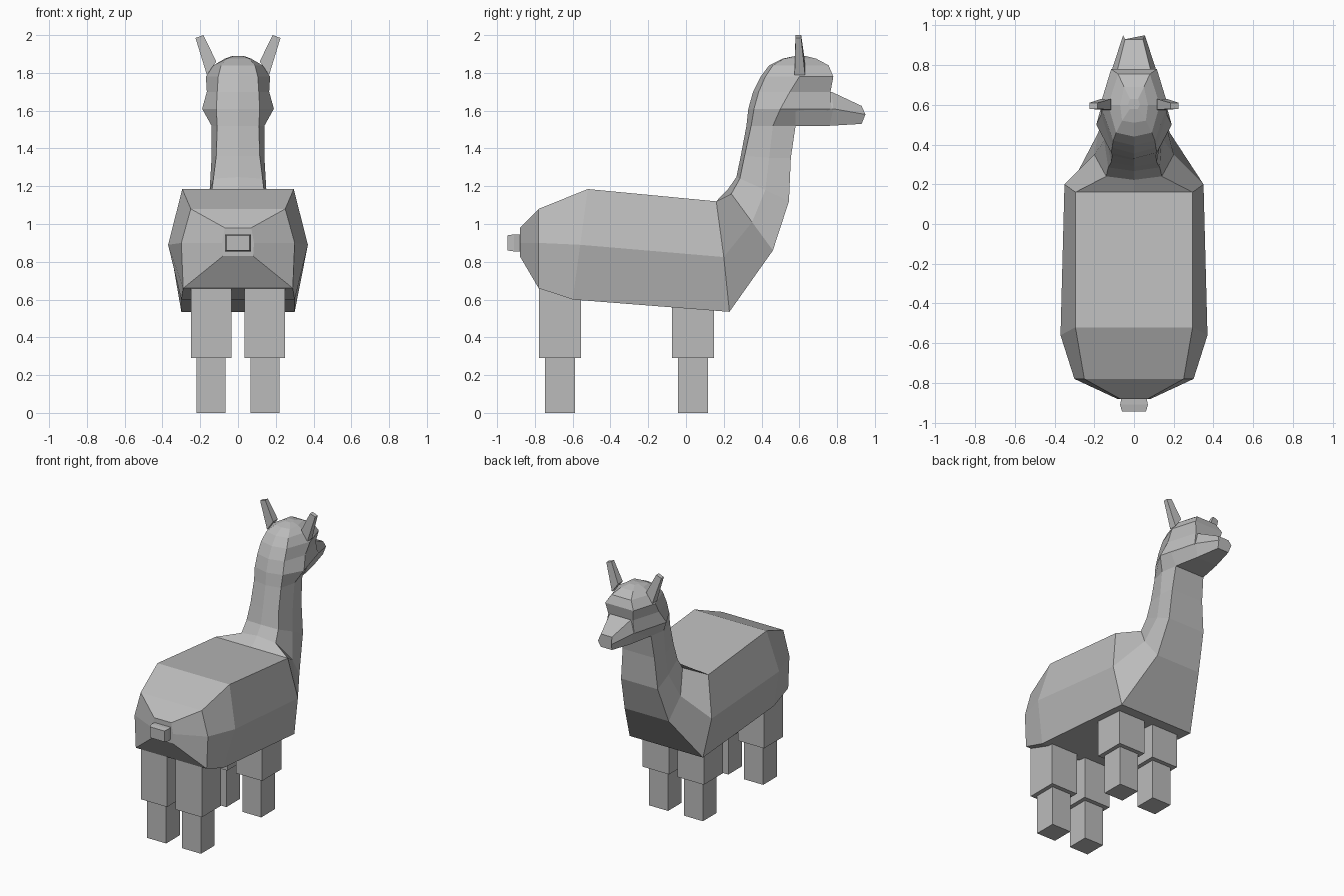
import bpy
import bmesh
from mathutils import Vector

default_cube = bpy.data.objects.get("Cube")
if default_cube:
    bpy.data.objects.remove(default_cube, do_unlink=True)

# One plain wool colour for the whole animal
wool = bpy.data.materials.new("wool_grey")
wool.use_nodes = True
wool.diffuse_color = (0.5, 0.5, 0.5, 1)
wool.node_tree.nodes["Principled BSDF"].inputs["Base Color"].default_value = wool.diffuse_color


def loft(name, rings):
    """Skin a list of equally long point rings and cap both ends."""
    bm = bmesh.new()
    loops = [[bm.verts.new(point) for point in ring] for ring in rings]
    count = len(loops[0])
    for lower, upper in zip(loops, loops[1:]):
        for i in range(count):
            j = (i + 1) % count
            bm.faces.new((lower[i], lower[j], upper[j], upper[i]))
    bm.faces.new(loops[0])
    bm.faces.new(loops[-1])
    bmesh.ops.recalc_face_normals(bm, faces=bm.faces)
    mesh = bpy.data.meshes.new(name)
    bm.to_mesh(mesh)
    bm.free()
    mesh.materials.append(wool)
    obj = bpy.data.objects.new(name, mesh)
    bpy.context.collection.objects.link(obj)
    return obj


def section(back, middle, front, bump=0.0):
    """Symmetric ring from three half-width points, with a ridge along the back."""
    half = [Vector(point) for point in (back, middle, front)]
    spine = Vector((0, back[1], back[2]))
    throat = Vector((0, front[1], front[2]))
    ridge = spine + (spine - throat).normalized() * bump
    mirrored = [Vector((-p.x, p.y, p.z)) for p in reversed(half)]
    return [ridge] + half + mirrored


def level(z, back, middle, front, bump):
    """Horizontal section of the head, each point given as (x, y)."""
    return section((*back, z), (*middle, z), (*front, z), bump)


def rectangle(x0, x1, y0, y1, z):
    return [(x0, y0, z), (x1, y0, z), (x1, y1, z), (x0, y1, z)]


def box(name, x0, x1, y0, y1, z0, z1):
    return loft(name, [rectangle(x0, x1, y0, y1, z) for z in (z0, z1)])


# Torso, from the rump to the shoulders
torso = [
    section((.07, -.88, .98), (.085, -.88, .9), (.08, -.88, .83)),
    section((.25, -.78, 1.08), (.3, -.78, .9), (.29, -.78, .66)),
    section((.295, -.52, 1.185), (.37, -.56, .89), (.3, -.6, .6)),
    section((.295, .16, 1.12), (.35, .2, .825), (.3, .23, .535)),
]

# Neck, turning upward from the chest
neck = [
    section((.14, .24, 1.16), (.2, .35, 1.01), (.18, .46, .86), .03),
    section((.13, .285, 1.24), (.15, .42, 1.18), (.15, .545, 1.12), .02),
    section((.115, .31, 1.36), (.14, .44, 1.35), (.13, .555, 1.35), .02),
    section((.11, .345, 1.52), (.14, .46, 1.52), (.12, .58, 1.52), .025),
]

# Head, widest at the cheeks and closing over the crown
head = [
    level(1.61, (.115, .36), (.19, .5), (.115, .77), .03),
    level(1.7, (.11, .385), (.165, .55), (.1, .765), .03),
    level(1.78, (.105, .42), (.17, .6), (.115, .78), .025),
    level(1.84, (.09, .46), (.13, .6), (.08, .755), .02),
    level(1.875, (.06, .52), (.07, .6), (.05, .69), .01),
    level(1.89, (.02, .58), (.03, .6), (.02, .63), .0),
]
loft("body_neck_and_head", torso + neck + head)

# Snout, tapering forward from the cheeks
loft("snout", [
    section((.1, .58, 1.7), (.165, .58, 1.61), (.12, .58, 1.52)),
    section((.085, .77, 1.7), (.11, .78, 1.61), (.085, .76, 1.52)),
    section((.045, .93, 1.625), (.055, .95, 1.58), (.045, .93, 1.53)),
])

# Tail stub, slightly thicker in the middle
loft("tail", [
    [(sx * w, y, .9 + sz * h) for sx, sz in ((-1, -1), (1, -1), (1, 1), (-1, 1))]
    for y, w, h in ((-.86, .06, .045), (-.91, .07, .045), (-.945, .06, .04))
])

# Legs and ears on both sides
for side_name, side in (("left", 1), ("right", -1)):
    for end_name, y in (("rear", -.667), ("front", .037)):
        inner, outer = side * .035, side * .25
        box(f"{end_name}_{side_name}_upper_leg", inner, outer,
            y - .112, y + .112, .29, .75)
        inner, outer = side * .065, side * .22
        box(f"{end_name}_{side_name}_lower_leg", inner, outer,
            y - .08, y + .08, 0, .3)

    # Each ear slants outward and has a tilted tip
    ear = []
    for inner, outer, y0, y1 in (
        ((.115, 1.86), (.165, 1.79), .575, .63),
        ((.183, 2.0), (.225, 1.985), .58, .61),
    ):
        ear.append([
            (side * x, y, z)
            for (x, z), y in ((inner, y0), (outer, y0), (outer, y1), (inner, y1))
        ])
    loft(f"{side_name}_ear", ear)
